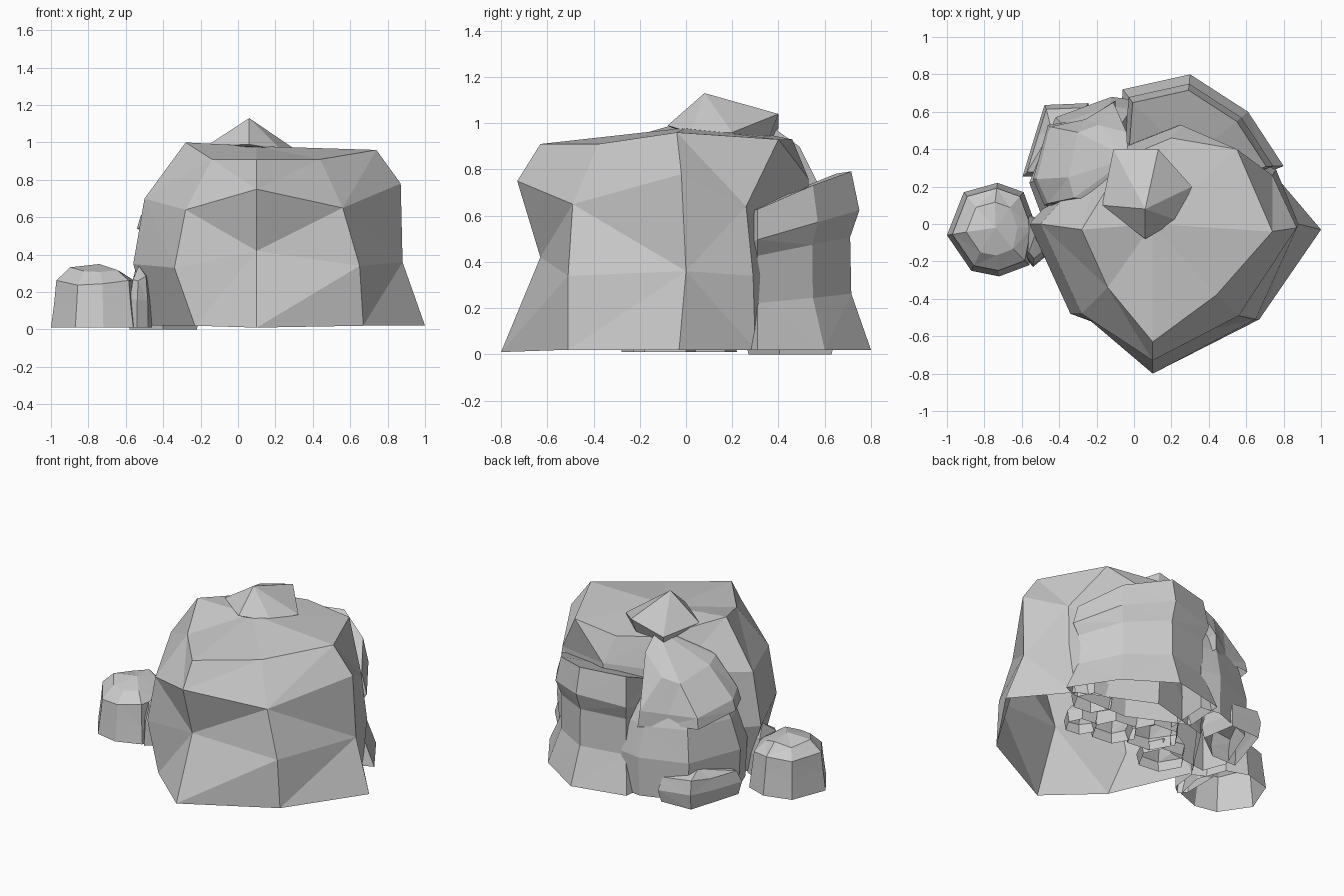
import bpy
import bmesh
import random

random.seed(4)


def skin(name, rings, peak, closed=False):
    """Loft matching rings of points into a faceted shell with a fan on top."""
    bm = bmesh.new()
    loops = [[bm.verts.new(p) for p in ring] for ring in rings]
    n = len(loops[0])
    for low, high in zip(loops, loops[1:]):
        for i in range(n):
            j = (i + 1) % n
            bm.faces.new((low[i], low[j], high[j], high[i]))
    top = bm.verts.new(peak)
    for i in range(n):
        bm.faces.new((loops[-1][i], loops[-1][(i + 1) % n], top))
    if closed:
        bm.faces.new(loops[0][::-1])
    bmesh.ops.triangulate(bm, faces=[f for f in bm.faces if len(f.verts) == 4],
                          quad_method='SHORT_EDGE')
    bmesh.ops.recalc_face_normals(bm, faces=bm.faces)
    mesh = bpy.data.meshes.new(name)
    bm.to_mesh(mesh)
    bm.free()
    obj = bpy.data.objects.new(name, mesh)
    bpy.context.collection.objects.link(obj)
    return obj


def rock(name, outline, levels, peak, centre, jitter=0.02, tilt=0.0):
    """Open-bottomed boulder: a plan outline scaled about a centre per height."""
    cx, cy = centre
    rings = []
    for k, (z, s) in enumerate(levels):
        rise = k / (len(levels) - 1)
        rings.append([(cx + (x - cx) * s, cy + (y - cy) * s,
                       z + rise * (tilt * (y - cy) + random.uniform(-jitter, jitter)))
                      for x, y in outline])
    return skin(name, rings, peak)


# Main boulder: eight spokes, open underneath
spokes = [
    [(0.10, -0.80, 0.01), (0.10, -0.63, 0.42), (0.10, -0.73, 0.75), (0.10, -0.63, 0.91)],
    [(0.67, -0.51, 0.02), (0.65, -0.51, 0.34), (0.56, -0.49, 0.65), (0.44, -0.38, 0.91)],
    [(1.00, -0.03, 0.02), (0.88, 0.00, 0.36), (0.87, -0.02, 0.78), (0.74, -0.04, 0.96)],
    [(0.72, 0.30, 0.02), (0.76, 0.29, 0.34), (0.74, 0.26, 0.64), (0.55, 0.40, 0.93)],
    [(0.24, 0.52, 0.02), (0.24, 0.54, 0.36), (0.25, 0.53, 0.76), (0.20, 0.46, 0.93)],
    [(-0.20, 0.40, 0.02), (-0.22, 0.38, 0.36), (-0.18, 0.36, 0.74), (-0.04, 0.36, 0.95)],
    [(-0.46, 0.00, 0.02), (-0.56, 0.00, 0.35), (-0.50, 0.00, 0.70), (-0.28, -0.03, 1.00)],
    [(-0.23, -0.52, 0.02), (-0.34, -0.48, 0.33), (-0.28, -0.48, 0.64), (-0.14, -0.34, 0.91)],
]
skin("main_boulder", list(zip(*spokes)), (0.10, 0.0, 0.98))

# Rear right boulder leaning on the main one, top rising to the back
rock("rear_right_boulder",
     [(0.70, 0.27), (0.80, 0.31), (0.61, 0.60), (0.30, 0.80), (-0.06, 0.72),
      (-0.08, 0.45), (0.3, 0.27)],
     [(0.02, 1.0), (0.22, 0.83), (0.42, 0.82), (0.49, 0.90), (0.63, 0.83)],
     (0.3, 0.35, 0.66), (0.25, 0.3), 0.01, 0.34)

# Rear left boulder with a sloping shoulder
rock("rear_left_boulder",
     [(0.02, 0.66), (-0.12, 0.68), (-0.42, 0.57), (-0.56, 0.22), (-0.50, 0.06),
      (-0.2, 0.1), (0.0, 0.35)],
     [(0.02, 0.97), (0.28, 1.0), (0.48, 0.85), (0.66, 0.62)],
     (-0.2, 0.35, 0.74), (-0.2, 0.35))

# Slanted slab running from the cap down to a ledge
skin("slanted_slab", [
    [(-0.10, 0.66, 0.47), (-0.26, 0.56, 0.49), (-0.46, 0.53, 0.50), (-0.54, 0.24, 0.54),
     (-0.48, 0.10, 0.55), (-0.1, 0.1, 0.5)],
    [(-0.11, 0.65, 0.58), (-0.26, 0.56, 0.56), (-0.45, 0.52, 0.57), (-0.52, 0.24, 0.61),
     (-0.46, 0.11, 0.63), (-0.1, 0.1, 0.7)],
    [(-0.04, 0.49, 0.90), (-0.19, 0.53, 0.78), (-0.30, 0.49, 0.75), (-0.35, 0.25, 0.80),
     (-0.32, 0.14, 0.82), (-0.05, 0.1, 0.9)],
], (-0.03, 0.35, 1.0))

# Cap stone on top
skin("cap_stone", [
    [(0.06, -0.06, 0.98), (0.22, 0.02, 0.95), (0.30, 0.20, 0.94), (0.12, 0.36, 0.94),
     (-0.10, 0.38, 0.93), (-0.16, 0.10, 0.97)],
    [(0.06, -0.08, 0.99), (0.23, 0.02, 0.96), (0.31, 0.20, 0.96), (0.13, 0.40, 1.04),
     (-0.11, 0.40, 0.98), (-0.17, 0.10, 0.98)],
], (0.06, 0.08, 1.13), closed=True)

# Detached small boulder on the left
rock("small_boulder",
     [(-1.00, -0.06), (-0.87, -0.25), (-0.72, -0.28), (-0.56, -0.22), (-0.52, -0.02),
      (-0.59, 0.17), (-0.73, 0.22), (-0.91, 0.17)],
     [(0.01, 1.0), (0.14, 0.93), (0.25, 0.88), (0.32, 0.57)],
     (-0.74, -0.02, 0.35), (-0.76, -0.02), 0.02)

# Low stone at the rear left
rock("low_stone",
     [(-0.24, 0.65), (-0.48, 0.64), (-0.53, 0.48), (-0.60, 0.25), (-0.40, 0.25),
      (-0.20, 0.40)],
     [(0.0, 0.90), (0.09, 0.98), (0.18, 0.86)],
     (-0.44, 0.50, 0.22), (-0.4, 0.45), 0.025)

# Thin wedge between the small and main boulders
rock("wedge_stone",
     [(-0.58, -0.18), (-0.54, -0.23), (-0.48, -0.18), (-0.46, 0.0), (-0.58, 0.06)],
     [(0.01, 1.0), (0.16, 0.93), (0.27, 0.7)],
     (-0.53, -0.06, 0.34), (-0.52, -0.08))

# Rubble half hidden inside the hollow base
for i, (x, y, r, h) in enumerate([(0.0, 0.18, 0.18, 0.2), (0.55, 0.27, 0.14, 0.2),
                                  (-0.22, 0.0, 0.16, 0.18), (0.22, 0.08, 0.16, 0.2),
                                  (0.42, 0.0, 0.11, 0.18)]):
    rock(f"inner_rubble_{i + 1}",
         [(x + r * a, y + r * b) for a, b in
          [(1, 0), (0.6, 0.8), (-0.4, 0.9), (-1, 0.1), (-0.5, -0.8), (0.5, -0.9)]],
         [(0.02, 0.9), (h * 0.5, 1.0), (h * 0.85, 0.7)], (x, y, h), (x, y))
